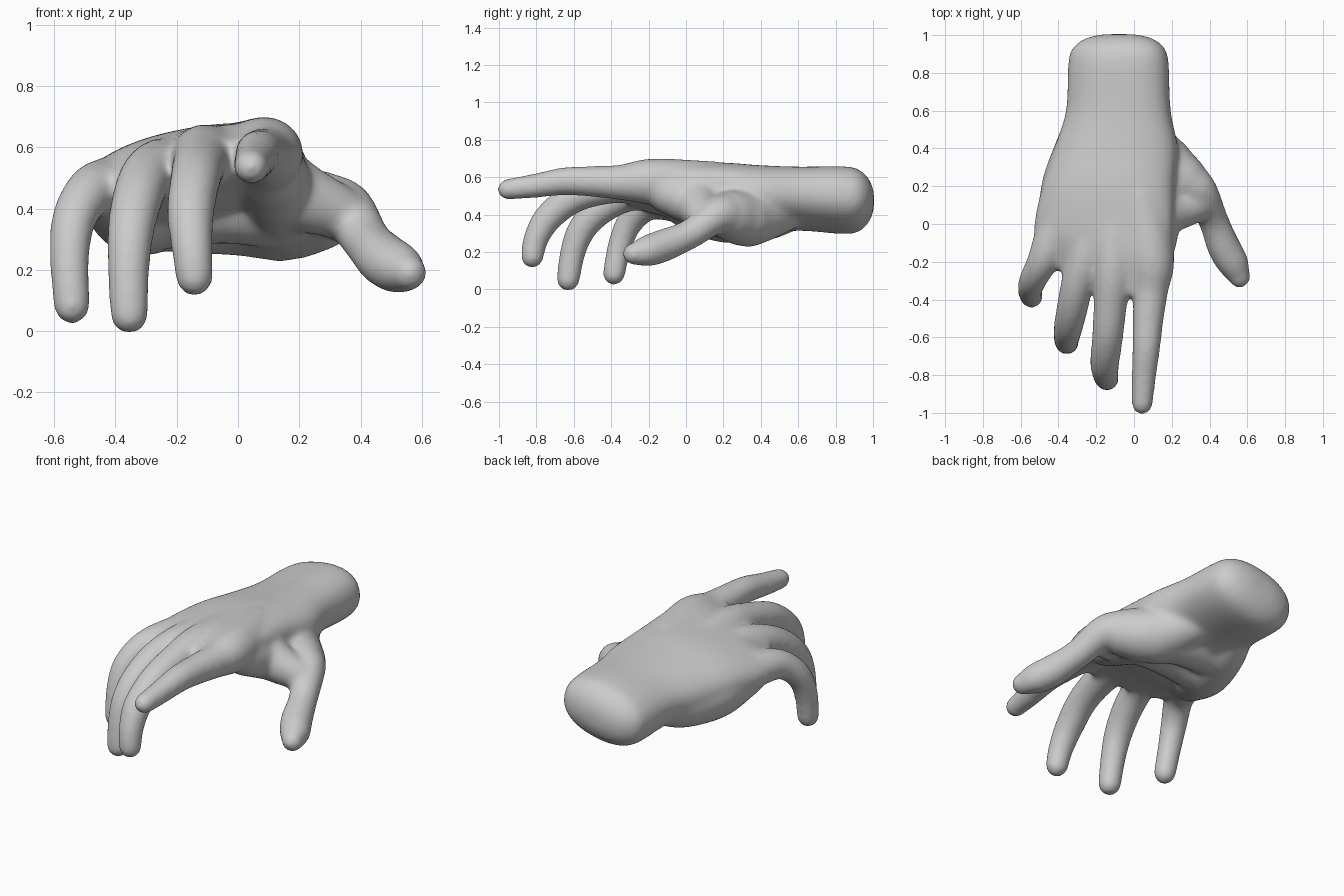
import bpy, bmesh
from math import sin, cos, pi, radians, copysign
from mathutils import Vector, Matrix

if "Cube" in bpy.data.objects:
    bpy.data.objects.remove(bpy.data.objects["Cube"])

bm = bmesh.new()


def smooth_path(points, steps=6):
    """Catmull-Rom interpolation of tuples of any length."""
    pts = [points[0]] + list(points) + [points[-1]]
    out = []
    for i in range(1, len(pts) - 2):
        p0, p1, p2, p3 = pts[i - 1:i + 3]
        for s in range(steps):
            t = s / steps
            out.append([0.5 * (2 * b + (c - a) * t + (2 * a - 5 * b + 4 * c - d) * t ** 2
                               + (3 * b - a - 3 * c + d) * t ** 3)
                        for a, b, c, d in zip(p0, p1, p2, p3)])
    out.append(list(points[-1]))
    return out


def loft(rings):
    """Closed skin over a list of vertex rings."""
    loops = [[bm.verts.new(p) for p in ring] for ring in rings]
    faces = [bm.faces.new(loops[0]), bm.faces.new(loops[-1])]
    n = len(loops[0])
    for a, b in zip(loops, loops[1:]):
        for i in range(n):
            j = (i + 1) % n
            faces.append(bm.faces.new((a[i], a[j], b[j], b[i])))
    bmesh.ops.recalc_face_normals(bm, faces=faces)


def tube(points, n=24):
    """Tapered round limb through (x, y, z, radius) with rounded ends."""
    path = smooth_path(points)
    pos = [Vector(p[:3]) for p in path]
    rad = [p[3] + 0.005 for p in path]     # makes up for shrinkage when softened
    rings = []
    side = Vector((1, 0.1, 0.05))
    last = len(pos) - 1
    for i, (p, r) in enumerate(zip(pos, rad)):
        d = (pos[min(i + 1, last)] - pos[max(i - 1, 0)]).normalized()
        side = (side - d * side.dot(d)).normalized()
        up = d.cross(side)
        caps = [(0, 1)]
        angles = [radians(k) for k in (20, 40, 60, 75, 86)]
        if i == 0:
            caps = [(-sin(a), cos(a)) for a in reversed(angles)] + caps
        if i == last:
            caps += [(sin(a), cos(a)) for a in angles]
        for off, k in caps:
            rings.append([p + d * r * off + (side * cos(2 * pi * j / n) + up * sin(2 * pi * j / n)) * r * k
                          for j in range(n)])
    loft(rings)


def section(y, cx, cz, a, b, roll, skew, n=40):
    """Rolled super-ellipse across the palm; skew slants it toward the little finger."""
    rot, ring = radians(roll), []
    for i in range(n):
        t = 2 * pi * i / n
        u = a * copysign(abs(cos(t)) ** 0.88, cos(t))
        v = b * copysign(abs(sin(t)) ** 0.88, sin(t))
        x = u * cos(rot) - v * sin(rot)
        z = u * sin(rot) + v * cos(rot)
        ring.append((cx + x, y + skew * x, cz + z))
    return ring


# Wrist and palm: y, centre x, centre z, half width, half height, roll, skew
palm = [
    (1.005, -.08, .475, .09, .04, 12, 0),
    (.98, -.08, .475, .185, .105, 12, 0),
    (.925, -.082, .475, .25, .157, 12, 0),
    (.84, -.082, .477, .269, .172, 12, 0),
    (.60, -.083, .485, .28, .162, 11, 0),
    (.40, -.095, .48, .33, .175, 9, 0),
    (.20, -.135, .505, .355, .16, 10, 0),
    (.00, -.16, .515, .375, .14, 12, 0),
    (-.15, -.165, .53, .36, .11, 14, -.2),
    (-.33, -.165, .525, .28, .065, 14, -.36),
]
loft([section(*s) for s in smooth_path(palm, 4)])

# Fingers, thumb and muscle pads: x, y, z, radius
digits = {
    "index": [(.03, .15, .55, .13), (.09, -.18, .575, .12), (.087, -.35, .572, .09), (.075, -.5, .577, .078),
              (.065, -.65, .578, .07), (.053, -.8, .555, .061), (.043, -.952, .535, .052)],
    "middle": [(-.1, .1, .54, .12), (-.11, -.22, .565, .105), (-.125, -.42, .545, .085), (-.14, -.6, .49, .078),
               (-.155, -.735, .385, .073), (-.15, -.802, .27, .063), (-.142, -.822, .175, .057)],
    "ring": [(-.2, .1, .5, .12), (-.25, -.15, .525, .1), (-.3, -.32, .5, .083), (-.33, -.46, .425, .078),
             (-.35, -.555, .325, .072), (-.357, -.605, .2, .064), (-.355, -.63, .053, .058)],
    "little": [(-.3, .15, .46, .13), (-.42, -.06, .465, .1), (-.485, -.2, .45, .078), (-.537, -.3, .36, .068),
               (-.55, -.355, .23, .06), (-.542, -.385, .083, .056)],
    "thumb": [(.02, .5, .42, .12), (.14, .33, .385, .15), (.28, .22, .395, .125), (.355, .16, .39, .09),
              (.42, .02, .295, .075), (.475, -.12, .235, .083), (.525, -.21, .205, .079), (.558, -.28, .19, .055)],
}
pads = [
    [(-.22, .58, .44, .11), (-.27, .42, .40, .135), (-.33, .2, .41, .155), (-.39, .02, .44, .12)],  # little finger side
    [(.10, .06, .50, .12), (.20, .07, .44, .11), (.30, .09, .40, .09), (.36, .11, .37, .08)],       # web to thumb
    [(.17, .32, .38, .14), (.14, .10, .44, .12), (.11, -.10, .52, .11)],                            # under index
    [(-.2, .38, .38, .12), (.0, .38, .38, .13), (.14, .33, .375, .145)],                            # heel of the palm
    [(-.25, .2, .40, .13), (-.05, .2, .42, .13), (.14, .22, .40, .13)],                             # hollow of the palm
]
for p in list(digits.values()) + pads:
    tube(p)

mesh = bpy.data.meshes.new("hand")
bm.to_mesh(mesh)
bm.free()
hand = bpy.data.objects.new("hand", mesh)
bpy.context.collection.objects.link(hand)

# Fuse all the parts into one soft skin
rem = hand.modifiers.new("fuse", "REMESH")
rem.mode = "VOXEL"
rem.voxel_size = 0.012
rem.use_smooth_shade = True
sm = hand.modifiers.new("soften", "SMOOTH")
sm.factor = 0.5
sm.iterations = 26

# Fingernails on the back of each tip
backs = {"index": (0, 0, 1), "middle": (0, -1, 0), "ring": (0, -1, 0), "little": (-.1, -1, 0),
         "thumb": (.75, -.25, .55)}
for name, back in backs.items():
    a, b = (Vector(p[:3]) for p in digits[name][-2:])
    r = digits[name][-1][3]
    d = (b - a).normalized()
    n = Vector(back)
    n = (n - d * n.dot(d)).normalized()
    frame = Matrix((n.cross(d), d, n)).transposed().to_4x4()
    frame.translation = b - d * r * 0.2 + n * r * 0.62
    nb = bmesh.new()
    bmesh.ops.create_uvsphere(nb, u_segments=24, v_segments=12, radius=1,
                              matrix=frame @ Matrix.Diagonal((r * .68, r * .75, r * .36, 1)))
    bmesh.ops.recalc_face_normals(nb, faces=nb.faces[:])
    for f in nb.faces:
        f.smooth = True
    nm = bpy.data.meshes.new(name + "_nail")
    nb.to_mesh(nm)
    nb.free()
    bpy.context.collection.objects.link(bpy.data.objects.new(name + "_nail", nm))
